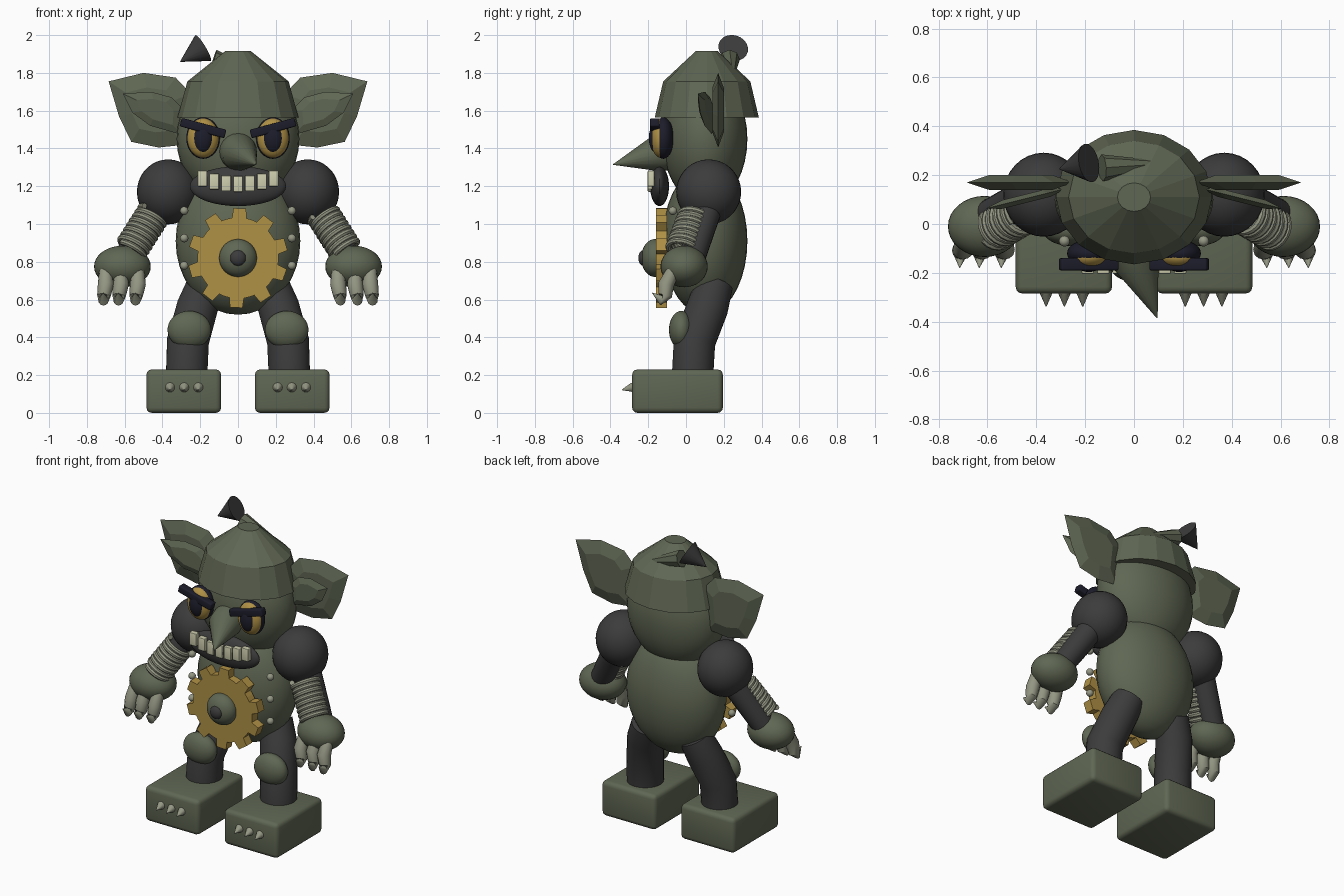
import bpy, bmesh, math
from mathutils import Vector, Matrix

cube = bpy.data.objects.get("Cube")
if cube:
    bpy.data.objects.remove(cube, do_unlink=True)


def material(name, rgb):
    m = bpy.data.materials.new(name)
    m.use_nodes = True
    m.diffuse_color = (*rgb, 1)
    m.node_tree.nodes["Principled BSDF"].inputs["Base Color"].default_value = (*rgb, 1)
    return m


GREEN = material("olive green", (0.115, 0.135, 0.087))
DARK = material("charcoal", (0.045, 0.045, 0.046))
NAVY = material("navy black", (0.012, 0.012, 0.024))
GOLD = material("gold", (0.43, 0.28, 0.06))
CREAM = material("cream", (0.62, 0.62, 0.43))
BONE = material("bone grey", (0.30, 0.31, 0.23))
smooth_parts = []


def finish(name, bm, mat, smooth=True):
    bmesh.ops.recalc_face_normals(bm, faces=bm.faces)
    mesh = bpy.data.meshes.new(name)
    bm.to_mesh(mesh)
    bm.free()
    mesh.materials.append(mat)
    ob = bpy.data.objects.new(name, mesh)
    bpy.context.collection.objects.link(ob)
    if smooth:
        smooth_parts.append(ob)
    return ob


def ball(name, loc, radii, mat):
    bm = bmesh.new()
    bmesh.ops.create_uvsphere(bm, u_segments=32, v_segments=18, radius=1)
    bmesh.ops.scale(bm, vec=radii, verts=bm.verts)
    bmesh.ops.translate(bm, vec=loc, verts=bm.verts)
    return finish(name, bm, mat)


def box(name, loc, size, mat, bevel=0.0, turn=0.0):
    bm = bmesh.new()
    bmesh.ops.create_cube(bm, size=1)
    bmesh.ops.scale(bm, vec=size, verts=bm.verts)
    if bevel:
        bmesh.ops.bevel(bm, geom=bm.edges[:], offset=bevel, segments=3,
                        profile=0.5, affect='EDGES')
    bmesh.ops.transform(bm, matrix=Matrix.Translation(loc) @ Matrix.Rotation(turn, 4, 'Y'),
                        verts=bm.verts)
    return finish(name, bm, mat)


def bridge(bm, a, b):
    n = len(a)
    for i in range(n):
        bm.faces.new((a[i], a[(i + 1) % n], b[(i + 1) % n], b[i]))


def tube(name, points, radii, mat, segs=20):
    """Tapered round tube through a few points."""
    pts = [Vector(p) for p in points]
    bm = bmesh.new()
    rings, q, last = [], None, None
    for i, p in enumerate(pts):
        d = (pts[min(i + 1, len(pts) - 1)] - pts[max(i - 1, 0)]).normalized()
        q = d.to_track_quat('Z', 'Y') if q is None else last.rotation_difference(d) @ q
        last = d
        rings.append([bm.verts.new(p + q @ Vector((math.cos(t), math.sin(t), 0)) * radii[i])
                      for t in (math.tau * k / segs for k in range(segs))])
    for a, b in zip(rings, rings[1:]):
        bridge(bm, a, b)
    bm.faces.new(rings[0])
    bm.faces.new(rings[-1])
    return finish(name, bm, mat)


def ear_plate(name, side, outline, y, slope, bulge, mat):
    """Faceted leaf: a rim, pushed out to a ridge on both sides."""
    bm = bmesh.new()
    n = len(outline)
    cx, cz = (sum(p[k] for p in outline) / n for k in (0, 1))

    def ring(f, dy):
        out = []
        for px, pz in outline:
            x, z = cx + (px - cx) * f, cz + (pz - cz) * f
            out.append(bm.verts.new((side * x, y + slope * (x - 0.28) + dy, z)))
        return out
    rim, front, back = ring(1, 0), ring(0.6, -bulge), ring(0.6, bulge)
    bridge(bm, rim, front)
    bridge(bm, rim, back)
    bm.faces.new(front)
    bm.faces.new(back)
    return finish(name, bm, mat, False)


# Body and head
ball("body", (0, 0.1, 0.91), (0.33, 0.225, 0.39), GREEN)
ball("head", (0, 0.1, 1.45), (0.325, 0.225, 0.35), GREEN)

# Faceted helmet
bm = bmesh.new()
rings = []
for r, z in ((0.32, 1.565), (0.268, 1.755), (0.068, 1.915)):
    rings.append([bm.verts.new((r * math.sin(t), 0.11 + 0.86 * r * math.cos(t), z))
                  for t in (math.tau * k / 16 for k in range(16))])
bridge(bm, rings[0], rings[1])
bridge(bm, rings[1], rings[2])
bm.faces.new(rings[0])
bm.faces.new(rings[2])
finish("helmet", bm, GREEN, False)

# Horn and loose cone on the helmet
tube("helmet_horn", [(-0.13, 0.23, 1.87), (0.18, 0.25, 1.77)], [0.055, 0.002], GREEN, 8)
tube("helmet_cone", [(-0.305, 0.225, 1.86), (-0.185, 0.25, 1.932)], [0.002, 0.08], DARK)

# Nose, mouth and teeth
tube("nose", [(0, -0.09, 1.385), (0.01, -0.16, 1.372), (0.095, -0.385, 1.315)],
     [0.1, 0.095, 0.002], GREEN)
ball("mouth", (0, -0.14, 1.2), (0.255, 0.05, 0.105), DARK)
for i in range(-3, 4):
    box(f"tooth_{i + 4}", (i * 0.063, -0.185, 1.212 + 0.0032 * i * i),
        (0.05, 0.035, 0.083), CREAM, 0.004)

# Gear on the belly
bm = bmesh.new()
front, back = [], []
for k in range(10):
    for off, r in ((-0.5, 0.215), (-0.29, 0.215), (-0.2, 0.265), (0.2, 0.265), (0.29, 0.215)):
        a = math.tau * (k + off) / 10 + math.radians(88)
        x, z = r * math.cos(a), 0.82 + r * math.sin(a)
        front.append(bm.verts.new((x, -0.16, z)))
        back.append(bm.verts.new((x, -0.1, z)))
bridge(bm, front, back)
bm.faces.new(front)
bm.faces.new(back)
finish("belly_gear", bm, GOLD, False)
ball("gear_hub", (0, -0.165, 0.82), (0.1, 0.072, 0.1), GREEN)
ball("gear_button", (0, -0.225, 0.82), (0.042, 0.027, 0.042), DARK)

EAR = [(0.685, 1.755), (0.5, 1.8), (0.33, 1.775), (0.25, 1.69),
       (0.28, 1.42), (0.42, 1.405), (0.565, 1.435), (0.63, 1.57)]
INNER = [(0.61, 1.69), (0.46, 1.7), (0.35, 1.67), (0.28, 1.6),
         (0.29, 1.47), (0.465, 1.52), (0.56, 1.59)]

for s, side in ((1, "left"), (-1, "right")):
    # Ears
    ear_plate(side + "_ear", s, EAR, 0.17, 0, 0.03, GREEN)
    ear_plate(side + "_inner_ear", s, INNER, 0.145, -0.25, 0.018, GREEN)

    # Eyes and brows
    ball(side + "_eye_rim", (s * 0.185, -0.12, 1.455), (0.089, 0.055, 0.11), NAVY)
    ball(side + "_iris", (s * 0.185, -0.135, 1.455), (0.083, 0.052, 0.104), GOLD)
    ball(side + "_pupil", (s * 0.185, -0.155, 1.455), (0.056, 0.042, 0.08), NAVY)
    box(side + "_brow", (s * 0.185, -0.165, 1.508), (0.245, 0.05, 0.046), NAVY,
        0.008, -s * math.radians(15))

    # Body rivets
    for i, z in enumerate((1.07, 0.925, 0.78)):
        ball(f"{side}_rivet_{i + 1}", (s * 0.285, -0.07, z), (0.022,) * 3, BONE)

    # Shoulder, arm and spring
    ball(side + "_shoulder", (s * 0.37, 0.12, 1.17), (0.165, 0.172, 0.172), DARK)
    tube(side + "_arm", [(s * 0.42, 0.12, 1.1), (s * 0.6, 0.025, 0.8)], [0.078, 0.07], DARK)
    a, b = Vector((s * 0.45, 0.05, 1.05)), Vector((s * 0.57, -0.02, 0.86))
    axis = (b - a).normalized()
    u = axis.orthogonal().normalized()
    v = axis.cross(u)
    turns, steps = 8, 20
    coil = [a.lerp(b, i / (turns * steps))
            + 0.078 * (u * math.cos(math.tau * i / steps) + v * math.sin(math.tau * i / steps))
            for i in range(turns * steps + 1)]
    tube(side + "_arm_spring", coil, [0.016] * len(coil), BONE, 8)

    # Hand and clawed fingers
    ball(side + "_hand", (s * 0.612, -0.01, 0.775), (0.15, 0.125, 0.11), GREEN)
    for i, x in enumerate((0.53, 0.62, 0.7)):
        tube(f"{side}_finger_{i + 1}",
             [(s * x, -0.07, 0.75), (s * x, -0.105, 0.68), (s * (x + 0.01), -0.11, 0.62),
              (s * (x + 0.012), -0.13, 0.595), (s * (x + 0.014), -0.178, 0.635)],
             [0.035, 0.042, 0.036, 0.027, 0.002], BONE, 12)

    # Leg, knee pad, foot and toe claws
    tube(side + "_leg", [(s * 0.17, 0.15, 0.68), (s * 0.215, 0.115, 0.56),
                         (s * 0.265, 0.045, 0.38), (s * 0.272, 0.035, 0.2)],
         [0.1, 0.11, 0.112, 0.11], DARK, 24)
    ball(side + "_knee_pad", (s * 0.258, -0.025, 0.44), (0.115, 0.065, 0.1), GREEN)
    box(side + "_foot", (s * 0.287, -0.045, 0.115), (0.395, 0.48, 0.23), GREEN, 0.028)
    for i in range(3):
        x = s * (0.21 + 0.075 * i)
        ball(f"{side}_toe_base_{i + 1}", (x, -0.285, 0.135), (0.025, 0.012, 0.025), BONE)
        tube(f"{side}_toe_claw_{i + 1}", [(x, -0.285, 0.135), (x, -0.338, 0.122)],
             [0.025, 0.002], BONE, 12)

# Smooth shading with sharp edges kept
bpy.ops.object.select_all(action='DESELECT')
for ob in smooth_parts:
    ob.select_set(True)
bpy.context.view_layer.objects.active = smooth_parts[0]
bpy.ops.object.shade_smooth_by_angle(angle=math.radians(35))
